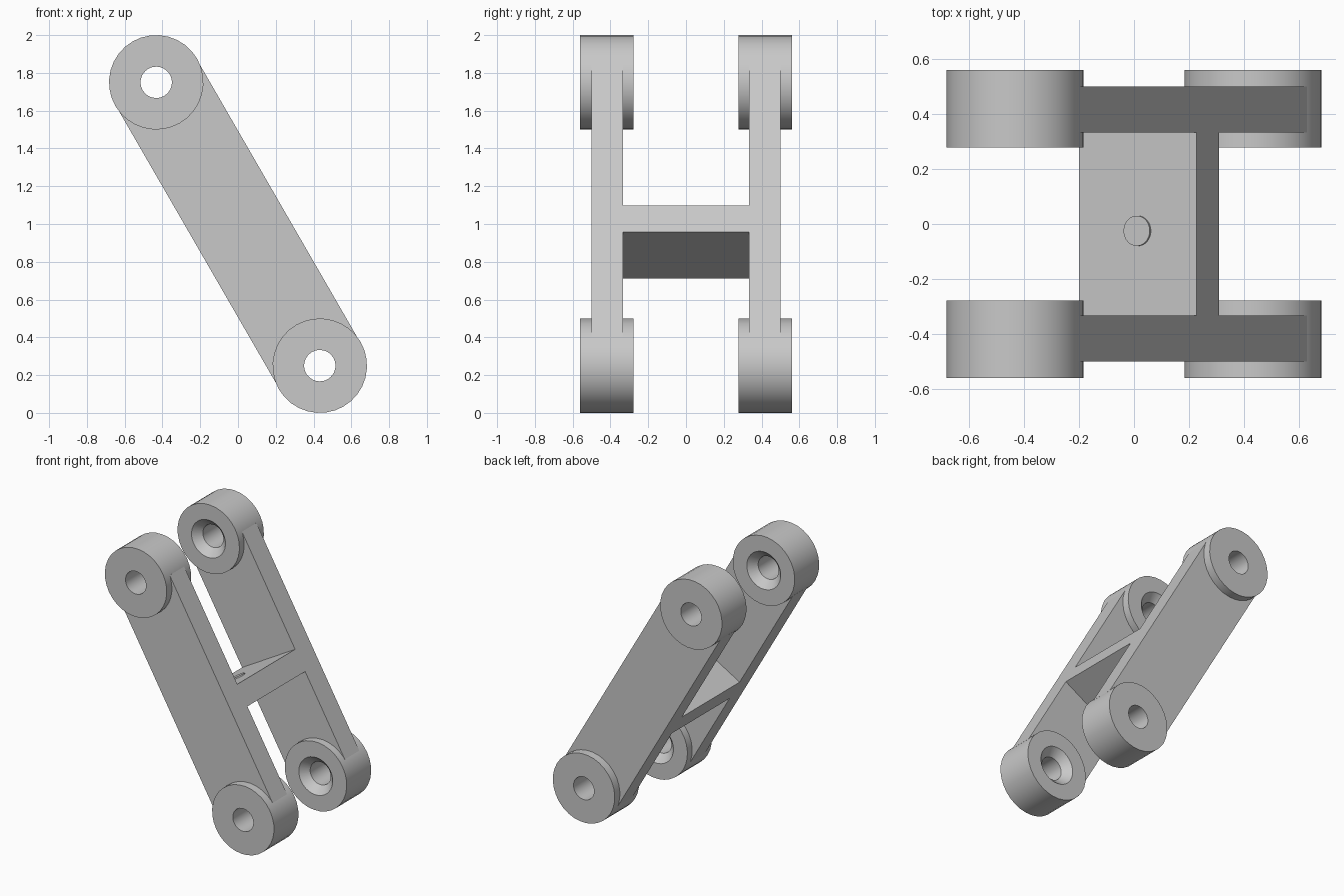
import bpy, bmesh
from math import sin, cos, pi, radians, asin
from mathutils import Matrix

cube = bpy.data.objects.get("Cube")
if cube:
    bpy.data.objects.remove(cube)

# Single grey material
grey = bpy.data.materials.new("plain grey")
grey.use_nodes = True
COLOUR = (0.58, 0.58, 0.58, 1)
grey.diffuse_color = COLOUR
grey.node_tree.nodes["Principled BSDF"].inputs["Base Color"].default_value = COLOUR

# Link frame: local x across the bar, local z along it, leaning toward -x
LEAN = Matrix.Translation((0, 0, 1)) @ Matrix.Rotation(radians(-30), 4, 'Y')
REACH = 0.866      # pivot distance from the middle
HALF = 0.247       # half width of the bar
SEG = 32


def finish(name, bm):
    bmesh.ops.recalc_face_normals(bm, faces=bm.faces)
    bm.transform(LEAN)
    mesh = bpy.data.meshes.new(name)
    bm.to_mesh(mesh)
    bm.free()
    mesh.materials.append(grey)
    obj = bpy.data.objects.new(name, mesh)
    bpy.context.collection.objects.link(obj)
    bpy.ops.object.select_all(action='DESELECT')
    obj.select_set(True)
    bpy.context.view_layer.objects.active = obj
    bpy.ops.object.shade_smooth_by_angle(angle=radians(30))


def boss(name, side, end):
    # Ring with a through bore, countersunk on the inner face
    profile = [(0.083, 0.56), (0.25, 0.56), (0.25, 0.278), (0.137, 0.278), (0.083, 0.332)]
    bm = bmesh.new()
    rings = []
    for i in range(SEG):
        a = 2 * pi * i / SEG
        rings.append([bm.verts.new((r * cos(a), side * y, end * REACH + r * sin(a)))
                      for r, y in profile])
    n = len(profile)
    for i in range(SEG):
        p, q = rings[i], rings[(i + 1) % SEG]
        for j in range(n):
            k = (j + 1) % n
            bm.faces.new((p[j], p[k], q[k], q[j]))
    finish(name, bm)


def side_bar(name, side):
    # Straight plate whose ends are hollowed around the bores, hidden in the bosses
    bm = bmesh.new()
    outline = []
    for end in (1, -1):
        tip = REACH - 0.035
        outline.append((end * HALF, end * tip))
        for i in range(13):
            a = pi * i / 12
            outline.append((end * 0.19 * cos(a), end * (REACH - 0.035 - 0.17 * sin(a))))
        outline.append((-end * HALF, end * tip))
    face = bm.faces.new([bm.verts.new((x, side * 0.333, z)) for x, z in outline])
    new = bmesh.ops.extrude_face_region(bm, geom=[face])["geom"]
    moved = [v for v in new if isinstance(v, bmesh.types.BMVert)]
    bmesh.ops.translate(bm, verts=moved, vec=(0, side * 0.167, 0))
    finish(name, bm)


for side, side_name in ((-1, "front"), (1, "back")):
    side_bar(side_name + "_side_bar", side)
    for end, end_name in ((1, "upper"), (-1, "lower")):
        boss(f"{side_name}_{end_name}_boss", side, end)

# Cross web joining the bars
bm = bmesh.new()
bmesh.ops.create_cube(bm, size=1, matrix=Matrix.Translation((0, 0, -0.109))
                      @ Matrix.Diagonal((2 * HALF, 0.67, 0.162, 1)))
finish("cross_web", bm)

# Low round pad on the web
bm = bmesh.new()
bmesh.ops.create_cone(bm, cap_ends=True, segments=SEG, radius1=0.055, radius2=0.055,
                      depth=0.02, matrix=Matrix.Translation((0, -0.025, -0.029)))
finish("web_pad", bm)
